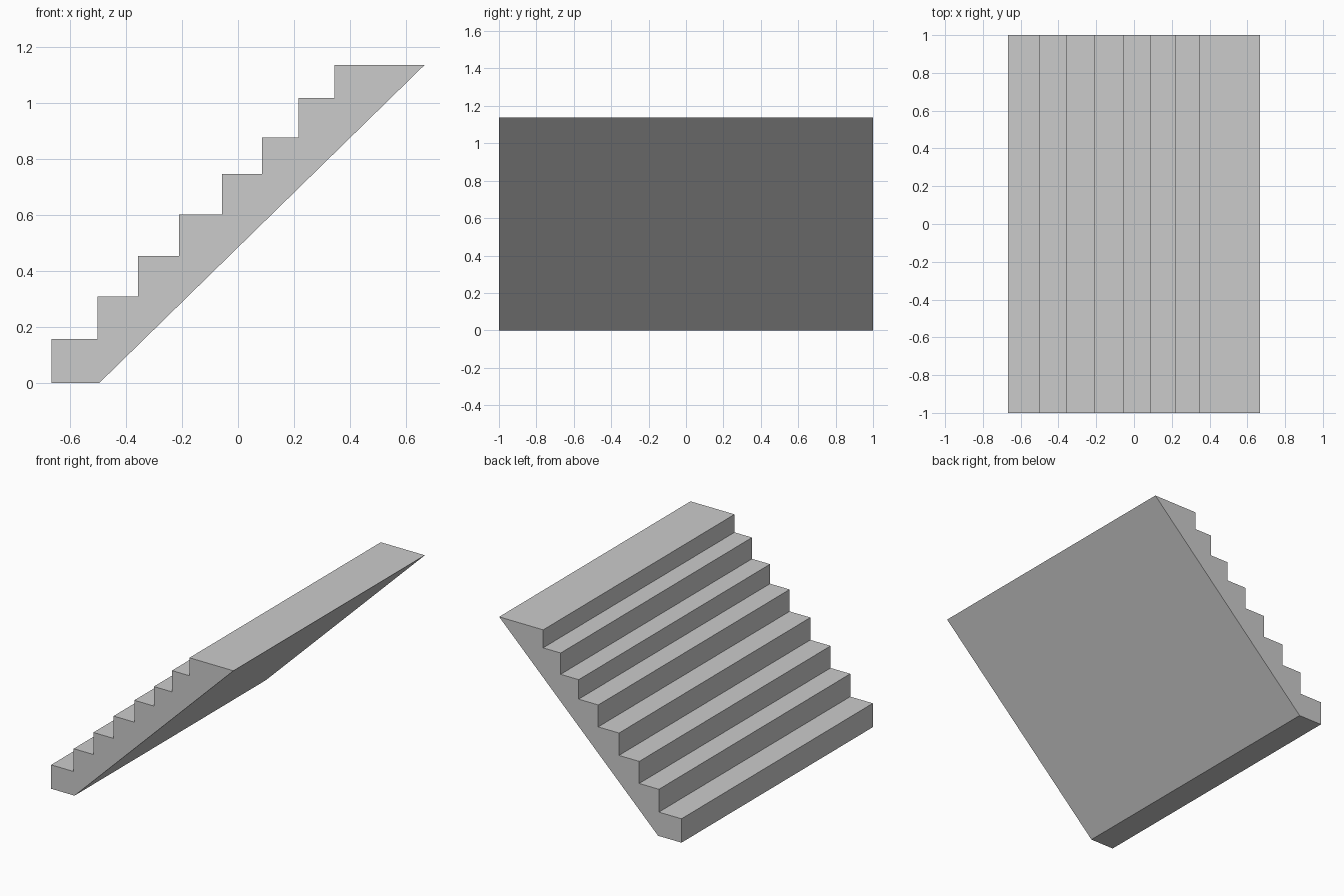
import bpy
import bmesh

if "Cube" in bpy.data.objects:
    bpy.data.objects.remove(bpy.data.objects["Cube"])

HALF_WIDTH = 1.0
# Front edge (riser) and height (tread) of each step
risers = [-0.667, -0.502, -0.358, -0.210, -0.058, 0.085, 0.217, 0.345]
treads = [0.158, 0.309, 0.455, 0.603, 0.748, 0.877, 1.018, 1.137]

# Side profile: stepped top, then landing tip and foot of the sloped underside
profile = [(risers[0], 0.0)]
for i, (x, z) in enumerate(zip(risers, treads)):
    profile.append((x, z))
    if i + 1 < len(risers):
        profile.append((risers[i + 1], z))
profile += [(0.667, treads[-1]), (-0.496, 0.0)]

# Extrude the profile across the width of the staircase
bm = bmesh.new()
side = bm.faces.new([bm.verts.new((x, -HALF_WIDTH, z)) for x, z in profile])
extruded = bmesh.ops.extrude_face_region(bm, geom=[side], use_keep_orig=True)
verts = [g for g in extruded["geom"] if isinstance(g, bmesh.types.BMVert)]
bmesh.ops.translate(bm, verts=verts, vec=(0, 2 * HALF_WIDTH, 0))
bmesh.ops.recalc_face_normals(bm, faces=bm.faces)

mesh = bpy.data.meshes.new("staircase")
bm.to_mesh(mesh)
bm.free()
bpy.context.collection.objects.link(bpy.data.objects.new("staircase", mesh))
